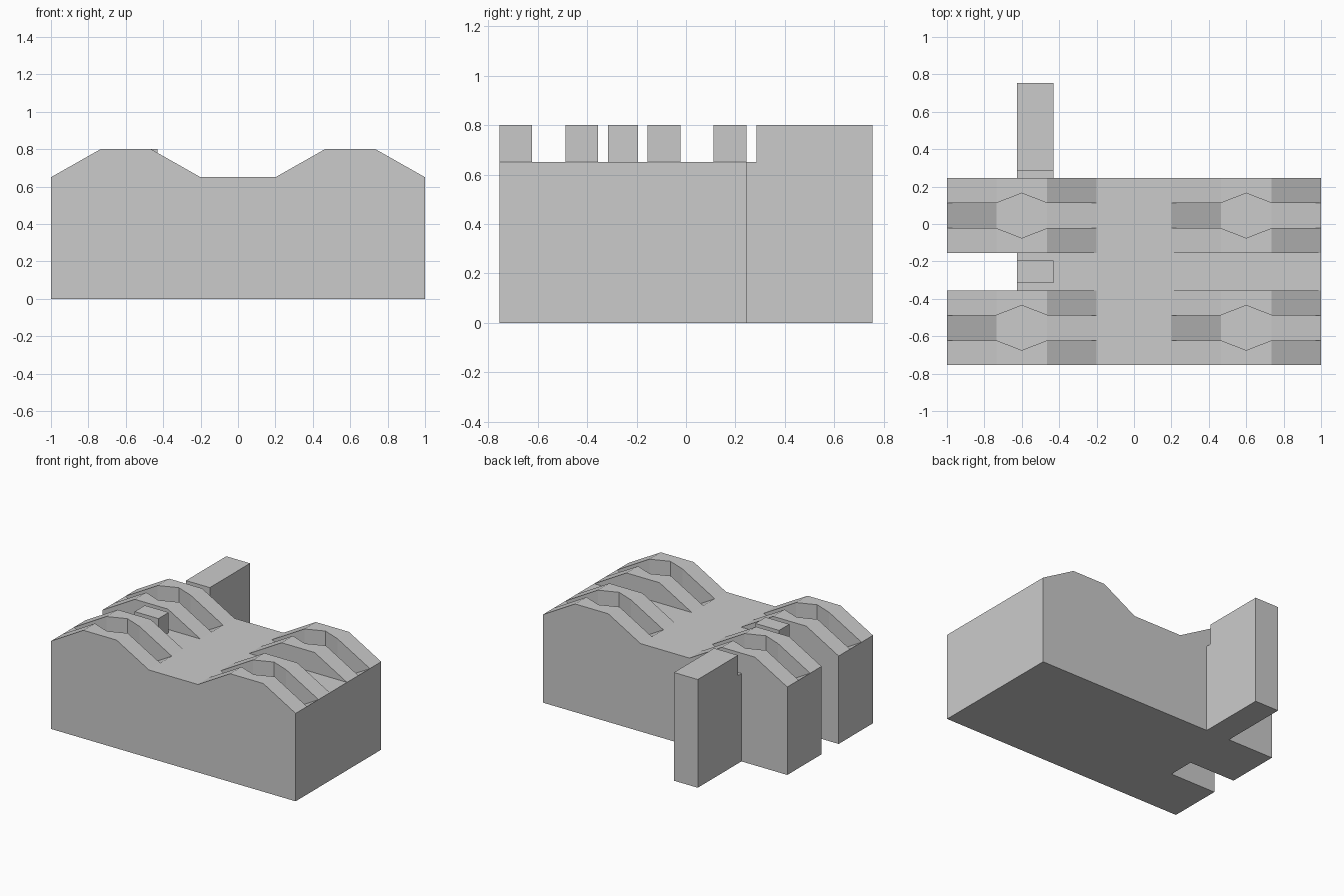
import bpy
import bmesh

cube = bpy.data.objects.get("Cube")
if cube:
    bpy.data.objects.remove(cube, do_unlink=True)

grey = bpy.data.materials.new("plain_grey")
grey.use_nodes = True
GREY = (0.6, 0.6, 0.6, 1)
grey.diffuse_color = GREY
grey.node_tree.nodes["Principled BSDF"].inputs["Base Color"].default_value = GREY

DECK, PEAK, SLOT_FLOOR = 0.65, 0.80, 0.50
FRONT, BACK = -0.755, 0.245


def loft(name, rings):
    """Closed solid through matching rings of points."""
    bm = bmesh.new()
    rows = [[bm.verts.new(p) for p in ring] for ring in rings]
    n = len(rows[0])
    for a, b in zip(rows, rows[1:]):
        for i in range(n):
            j = (i + 1) % n
            bm.faces.new((a[i], a[j], b[j], b[i]))
    bm.faces.new(rows[0])
    bm.faces.new(rows[-1])
    bmesh.ops.recalc_face_normals(bm, faces=bm.faces)
    mesh = bpy.data.meshes.new(name)
    bm.to_mesh(mesh)
    bm.free()
    mesh.materials.append(grey)
    obj = bpy.data.objects.new(name, mesh)
    bpy.context.collection.objects.link(obj)
    return obj


def box(name, x, y, z):
    return loft(name, [[(x[0], v, z[0]), (x[1], v, z[0]), (x[1], v, z[1]), (x[0], v, z[1])]
                       for v in y])


def cut(target, cutter):
    mod = target.modifiers.new(cutter.name, "BOOLEAN")
    mod.operation, mod.solver, mod.object = "DIFFERENCE", "EXACT", cutter
    bpy.context.view_layer.objects.active = target
    bpy.ops.object.modifier_apply(modifier=mod.name)
    bpy.data.objects.remove(cutter, do_unlink=True)


# Body with a hump on each side
half = [(0.2, DECK), (0.465, PEAK), (0.735, PEAK), (1, DECK), (1, 0)]
outline = half + [(-x, z) for x, z in reversed(half)]
body = loft("body", [[(x, y, z) for x, z in outline] for y in (FRONT, BACK)])

# Valley between the humps and notch in the right side
cut(body, box("valley_cutter", (-1.1, 1.1), (-0.355, -0.155), (DECK, 1)))
cut(body, box("notch_cutter", (-1.1, -0.625), (-0.355, -0.155), (-0.1, 1)))

# Slots with a dipped floor and a widened middle: offset, half width, floor
stations = [(-0.43, 0.067, 0.667), (-0.135, 0.067, SLOT_FLOOR), (0, 0.12, SLOT_FLOOR),
            (0.135, 0.067, SLOT_FLOOR), (0.43, 0.067, 0.667)]
for cx in (-0.6, 0.6):
    for cy in (-0.555, 0.045):
        rings = [[(cx + x, cy - w, z), (cx + x, cy + w, z), (cx + x, cy + w, 1), (cx + x, cy - w, 1)]
                 for x, w, z in stations]
        cut(body, loft("slot_cutter", rings))

# Small block in the valley
box("valley_block", (-0.625, -0.43), (-0.315, -0.195), (DECK, PEAK))

# Tall stepped block at the back
step = [(BACK, 0), (0.755, 0), (0.755, PEAK), (0.285, PEAK), (0.285, DECK), (BACK, DECK)]
loft("rear_block", [[(x, y, z) for y, z in step] for x in (-0.625, -0.43)])
